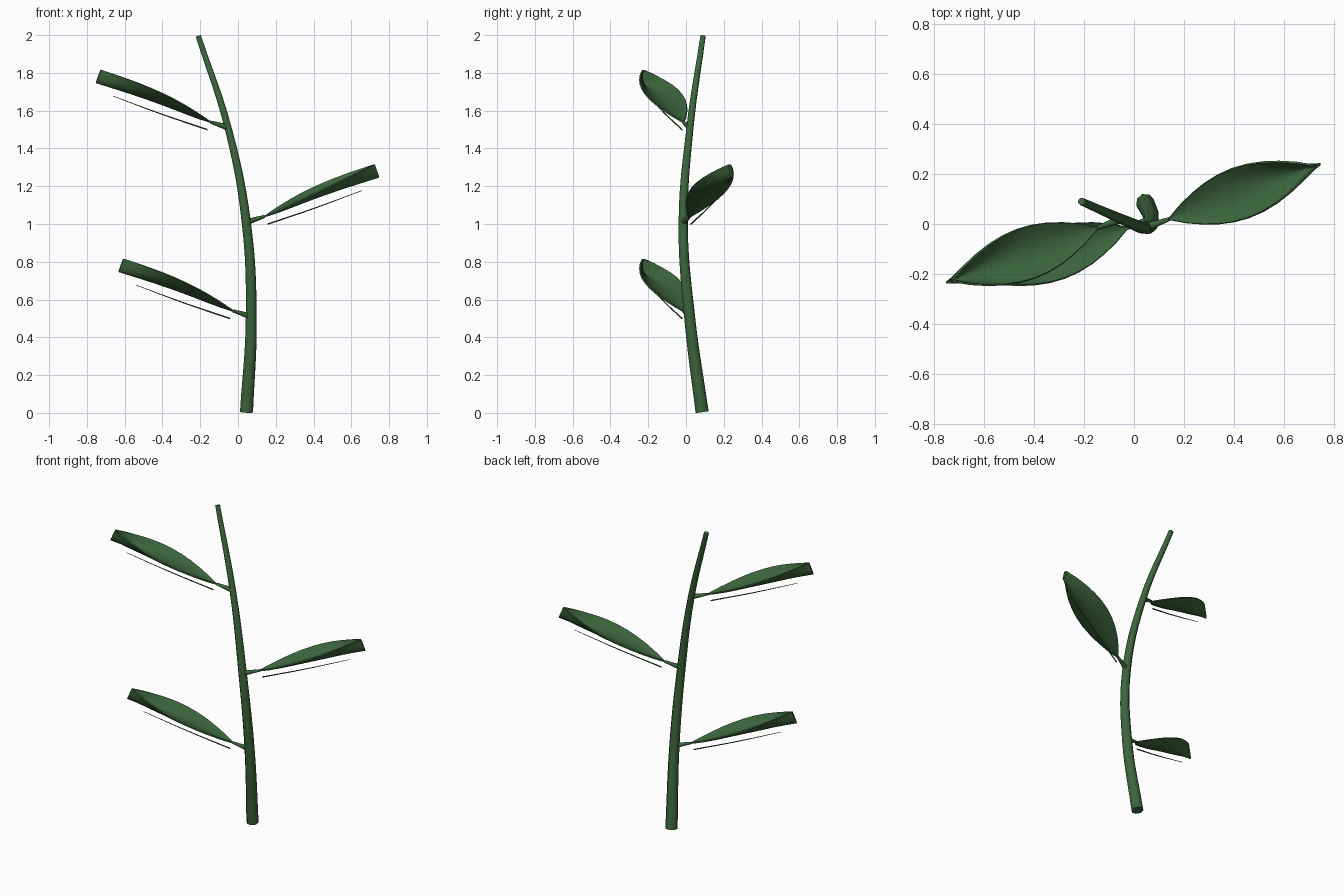
import bpy, bmesh
from math import sin, pi, radians
from mathutils import Matrix, Vector

cube = bpy.data.objects.get("Cube")
if cube:
    bpy.data.objects.remove(cube, do_unlink=True)

green = bpy.data.materials.new("dark_leaf_green")
green.use_nodes = True
colour = (0.045, 0.13, 0.045, 1)
green.diffuse_color = colour
green.node_tree.nodes["Principled BSDF"].inputs["Base Color"].default_value = colour


def activate(obj):
    bpy.ops.object.select_all(action="DESELECT")
    obj.select_set(True)
    bpy.context.view_layer.objects.active = obj


def tube(name, points, radii, matrix=Matrix(), resolution=4):
    """Tapered, capped tube through a few points."""
    curve = bpy.data.curves.new(name, "CURVE")
    curve.dimensions = "3D"
    curve.bevel_depth = 1
    curve.bevel_resolution = 2
    curve.resolution_u = resolution
    curve.use_fill_caps = True
    spline = curve.splines.new("BEZIER")
    spline.bezier_points.add(len(points) - 1)
    for knot, point, radius in zip(spline.bezier_points, points, radii):
        knot.co = matrix @ Vector(point)
        knot.radius = radius
        knot.handle_left_type = knot.handle_right_type = "AUTO"
    obj = bpy.data.objects.new(name, curve)
    bpy.context.collection.objects.link(obj)
    curve.materials.append(green)
    activate(obj)
    bpy.ops.object.convert(target="MESH")
    bpy.ops.object.shade_smooth_by_angle(angle=radians(50))


def leaf_blade(name, matrix, length=0.675, half_width=0.1):
    """Pointed blade whose trough deepens towards the pinched tip."""
    bm = bmesh.new()
    bmesh.ops.create_grid(bm, x_segments=10, y_segments=6, size=1)
    for v in bm.verts:
        t, s = (v.co.x + 1) / 2, v.co.y
        width = 0.004 + half_width * max(sin(pi * t), 0) ** 0.9
        edge = 0.013 * t + 0.012 * sin(pi * t)
        trough = 0.072 * t ** 0.75 * (1 - s * s)
        v.co = (length * t, width * s, edge - trough)
    bm.transform(matrix)
    mesh = bpy.data.meshes.new(name)
    bm.to_mesh(mesh)
    bm.free()
    mesh.materials.append(green)
    obj = bpy.data.objects.new(name, mesh)
    bpy.context.collection.objects.link(obj)
    solid = obj.modifiers.new("thickness", "SOLIDIFY")
    solid.thickness = 0.008
    solid.offset = 0
    activate(obj)
    bpy.ops.object.modifier_apply(modifier=solid.name)
    bpy.ops.object.shade_smooth_by_angle(angle=radians(50))


# Curved main stem
stem_path = [(0.045, 0.085, 0.005), (0.07, 0.02, 0.5), (0.045, -0.015, 1),
             (-0.05, 0.02, 1.5), (-0.21, 0.09, 1.995)]
tube("stem", stem_path, [0.037, 0.031, 0.026, 0.02, 0.015], resolution=6)

# Alternating leaves, each with a stalk, a blade and a vein beneath it
for label, node, heading in [("lower", 1, 200), ("middle", 2, 20), ("upper", 3, 200)]:
    joint = Vector(stem_path[node]) + Vector((0, 0, 0.01))
    turn = Matrix.Rotation(radians(heading), 4, "Z")
    base = joint + turn @ Vector((0.102, 0, 0.03))
    frame = Matrix.Translation(base) @ turn @ Matrix.Rotation(radians(-23), 4, "Y")
    tube(label + "_leaf_stalk", [joint, base], [0.017, 0.008])
    leaf_blade(label + "_leaf_blade", frame)
    tube(label + "_leaf_vein", [(0, 0, -0.044), (0.28, 0, -0.07), (0.557, 0, -0.088)],
         [0.004, 0.003, 0.0015], frame)
